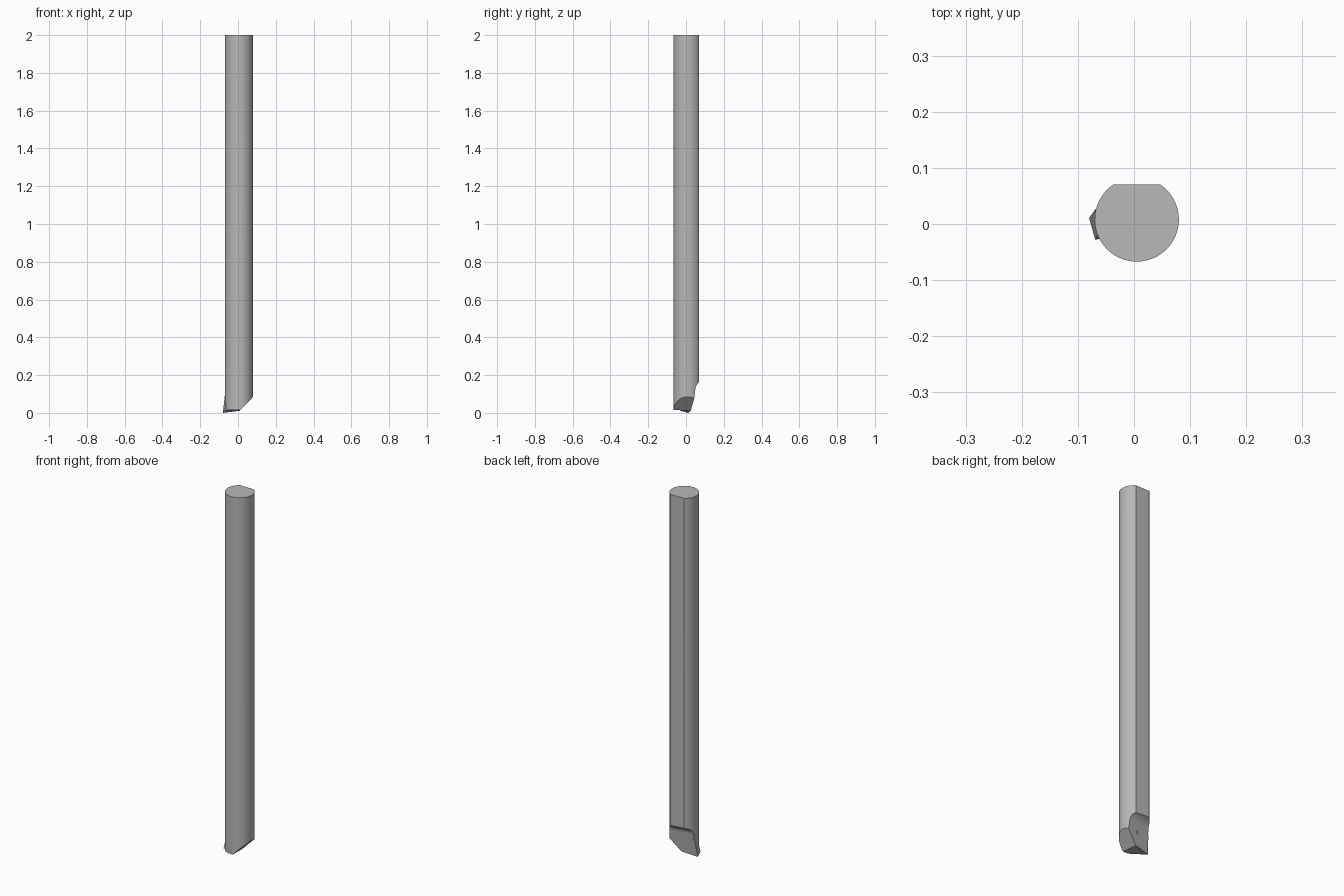
import bpy, bmesh, math
from mathutils import Vector

cube = bpy.data.objects.get("Cube")
if cube:
    bpy.data.objects.remove(cube)

steel = bpy.data.materials.new("steel_grey")
steel.use_nodes = True
GREY = (0.48, 0.48, 0.48, 1)
steel.diffuse_color = GREY
shader = steel.node_tree.nodes["Principled BSDF"]
shader.inputs["Base Color"].default_value = GREY
shader.inputs["Roughness"].default_value = 0.5


def make_object(name, bm):
    bmesh.ops.recalc_face_normals(bm, faces=bm.faces[:])
    mesh = bpy.data.meshes.new(name)
    bm.to_mesh(mesh)
    bm.free()
    mesh.materials.append(steel)
    obj = bpy.data.objects.new(name, mesh)
    bpy.context.collection.objects.link(obj)
    return obj


def loft(bm, lower, upper):
    """Close a solid between two matching outlines."""
    a = [bm.verts.new(p) for p in lower]
    b = [bm.verts.new(p) for p in upper]
    bm.faces.new(a)
    bm.faces.new(b)
    for i in range(len(a)):
        j = (i + 1) % len(a)
        bm.faces.new((a[i], a[j], b[j], b[i]))


def rake_y(x, z):
    """Depth of the tilted cutting face."""
    return 0.022 + 0.15 * x + 0.14 * z


# Round shank with a flat along the back
CX, CY, R, FLAT = 0.005, 0.008, 0.075, 0.07
start = math.asin((FLAT - CY) / R)
sweep = math.pi + 2 * start
outline = [(CX + R * math.cos(start - sweep * i / 72),
            CY + R * math.sin(start - sweep * i / 72)) for i in range(73)]
bm = bmesh.new()
loft(bm, [(x, y, 0.0) for x, y in outline], [(x, y, 2.0) for x, y in outline])


def slice_off(point, normal):
    """Trim everything on the normal side and cap the cut."""
    geom = bm.verts[:] + bm.edges[:] + bm.faces[:]
    cut = bmesh.ops.bisect_plane(bm, geom=geom, plane_co=Vector(point),
                                 plane_no=Vector(normal), clear_outer=True)
    edges = [e for e in cut["geom_cut"] if isinstance(e, bmesh.types.BMEdge)]
    bmesh.ops.contextual_create(bm, geom=edges)


# End clearance and slanted nose
slice_off((0, 0, 0.012), (0, -0.06, -1))
slice_off((0.01, 0, 0.012), (0.073, 0, -0.07))
shank = make_object("shank", bm)

# Scooped chip pocket above the cutting face
ARC = 0.05
profile = [(rake_y(0, -0.1), -0.1), (rake_y(0, 0.12), 0.12)]
for i in range(1, 13):
    t = math.radians(90 * i / 12)
    profile.append((0.089 - ARC * math.cos(t), 0.12 + ARC * math.sin(t)))
profile += [(0.2, 0.17), (0.2, -0.1)]
bm = bmesh.new()
loft(bm, *[[(x, y + 0.15 * x, z) for y, z in profile] for x in (-0.2, 0.2)])
cutter = make_object("pocket_cutter", bm)
cutter.hide_render = True
cutter.hide_viewport = True
cutter.display_type = 'WIRE'
cut = shank.modifiers.new("chip_pocket", 'BOOLEAN')
cut.operation = 'DIFFERENCE'
cut.solver = 'EXACT'
cut.object = cutter

# Apply the cut, then drop the helper
bpy.context.view_layer.objects.active = shank
shank.select_set(True)
bpy.ops.object.modifier_apply(modifier=cut.name)
bpy.data.objects.remove(cutter)
bpy.ops.object.shade_smooth_by_angle(angle=math.radians(25))

# Tapered diamond cutting insert
diamond = [(-0.08, 0.0), (0.0, 0.01), (0.01, 0.09), (-0.069, 0.1)]
mx = sum(p[0] for p in diamond) / 4
mz = sum(p[1] for p in diamond) / 4
top = [(x, rake_y(x, z) + 0.0006, z) for x, z in diamond]
base = [(mx + (x - mx) * 0.76, rake_y(x, z) - 0.038, mz + (z - mz) * 0.76)
        for x, z in diamond]
bm = bmesh.new()
loft(bm, base, top)
make_object("cutting_insert", bm)
